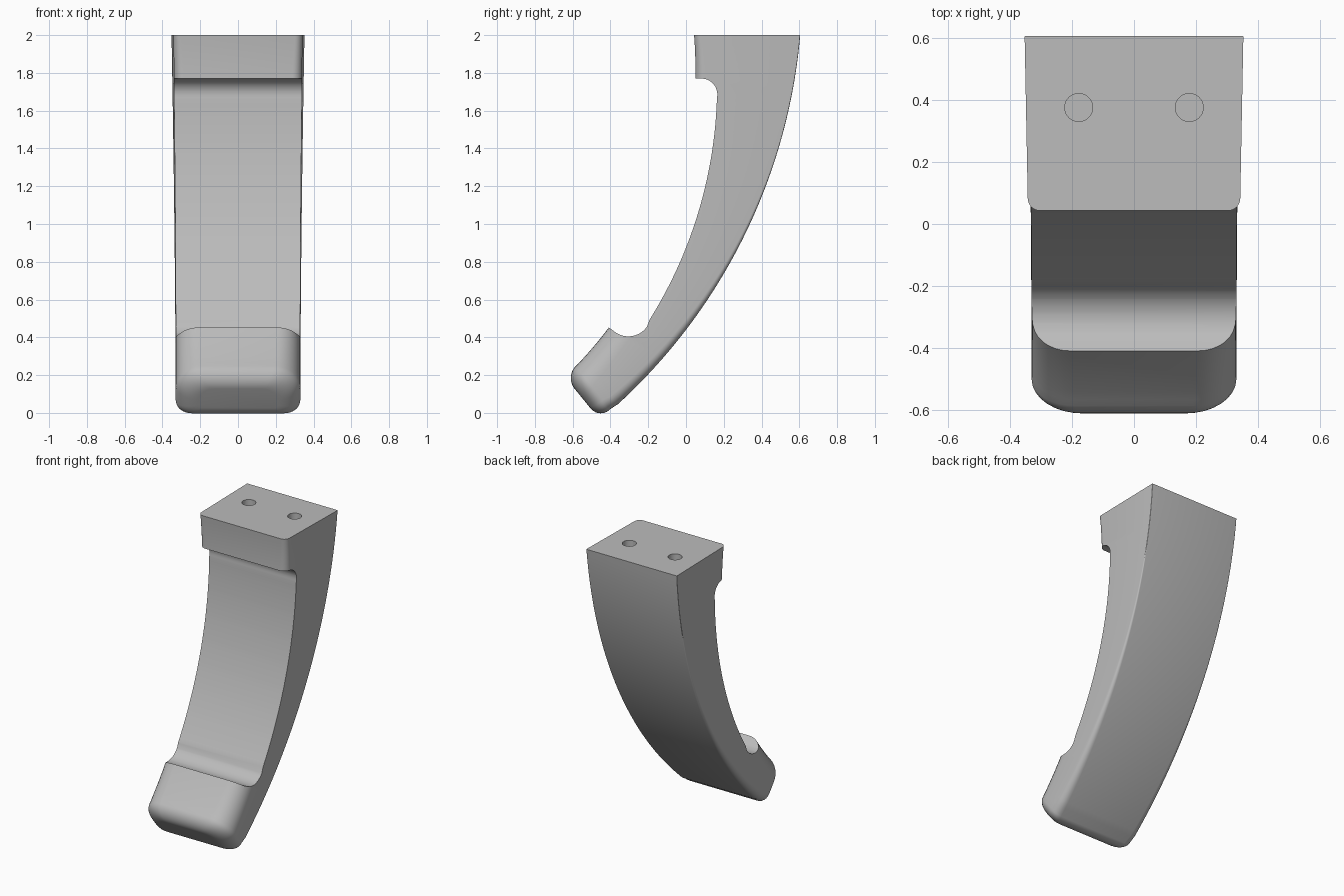
import bpy, bmesh
from math import sin, cos, radians, pi

old = bpy.data.objects.get("Cube")
if old:
    bpy.data.objects.remove(old, do_unlink=True)

grey = bpy.data.materials.new("plain_grey")
grey.use_nodes = True
colour = (0.5, 0.5, 0.5, 1)
grey.diffuse_color = colour
grey.node_tree.nodes["Principled BSDF"].inputs["Base Color"].default_value = colour


def arc(cy, cz, r, a0, a1, n):
    """Points of a circular arc in the side plane, angles in degrees."""
    out = []
    for i in range(n + 1):
        a = radians(a0 + (a1 - a0) * i / n)
        out.append((cy + r * cos(a), cz + r * sin(a)))
    return out


def new_object(name, bm):
    bmesh.ops.recalc_face_normals(bm, faces=bm.faces)
    mesh = bpy.data.meshes.new(name)
    bm.to_mesh(mesh)
    bm.free()
    mesh.materials.append(grey)
    ob = bpy.data.objects.new(name, mesh)
    bpy.context.collection.objects.link(ob)
    return ob


def section(front, back, t, e):
    """Rounded cross-section between two side-plane points, shrunk by e."""
    dy, dz = back[0] - front[0], back[1] - front[1]
    depth = (dy * dy + dz * dz) ** 0.5
    uy, uz = dy / depth, dz / depth
    w_back = 0.33 + 0.022 * (1 - t) ** 2 - 1.5 * e
    w_front = w_back - 0.01 * (1 - t)
    r_front = max(0.04 + 0.1 * t - 0.7 * e, 0.01)
    r_back = max(0.003 + 0.06 * t * t - 0.5 * e, 0.002)
    half = []
    for k in range(9):        # front corner
        a = k / 8 * pi / 2
        half.append((w_front - r_front * (1 - sin(a)), e + r_front * (1 - cos(a))))
    for k in range(7):        # back corner
        a = k / 6 * pi / 2
        half.append((w_back - r_back * (1 - cos(a)), depth - e - r_back * (1 - sin(a))))
    ring = half + [(-x, d) for x, d in reversed(half)]
    return [(x, front[0] + uy * d, front[1] + uz * d) for x, d in ring]


# Curved tapering body, lofted from top to the rounded lower tip
N = 56
front = arc(-2.22, 1.82, 2.27, 4.55, -45.9, N)
back = arc(-2.384, 2.261, 3.0, -5, -50, N)
tip_r = 0.08
ty, tz = -0.69, -0.72
tip_f = (front[N][0] - ty * tip_r, front[N][1] - tz * tip_r)
tip_b = (back[N][0] - ty * tip_r, back[N][1] - tz * tip_r)
rings = [section(front[i], back[i], i / N, 0) for i in range(N - 2)]
for k in range(11):
    a = k / 10 * pi / 2
    s = tip_r * sin(a)
    rings.append(section((tip_f[0] + ty * s, tip_f[1] + tz * s),
                         (tip_b[0] + ty * s, tip_b[1] + tz * s),
                         1, tip_r * (1 - cos(a))))
bm = bmesh.new()
loops = [[bm.verts.new(p) for p in ring] for ring in rings]
for a, b in zip(loops, loops[1:]):
    for i in range(len(a)):
        j = (i + 1) % len(a)
        bm.faces.new((a[i], a[j], b[j], b[i]))
bm.faces.new(loops[0])
bm.faces.new(loops[-1])
body = new_object("curved_leg", bm)

# Cutter for the scooped front recess
profile = [(-0.6, 1.77), (-0.6, 0.6), (-0.5, 0.52)]
profile += arc(-0.305, 0.525, 0.12, -127, -35, 12)
profile += arc(-2.185, 1.74, 2.35, -32, -2, 40)
profile += arc(0.081, 1.685, 0.085, -10, 90, 12)
bm = bmesh.new()
sides = [[bm.verts.new((x, y, z)) for y, z in profile] for x in (-0.6, 0.6)]
for i in range(len(profile)):
    j = (i + 1) % len(profile)
    bm.faces.new((sides[0][i], sides[0][j], sides[1][j], sides[1][i]))
for s in sides:
    bm.faces.new(s)
cutters = [new_object("recess_cutter", bm)]

# Cutters for the two mounting holes
for side, x in (("left", 0.178), ("right", -0.178)):
    bm = bmesh.new()
    bmesh.ops.create_cone(bm, cap_ends=True, segments=40, radius1=0.045,
                          radius2=0.045, depth=0.6)
    bmesh.ops.translate(bm, verts=bm.verts, vec=(x, 0.375, 2))
    cutters.append(new_object(side + "_hole_cutter", bm))

# Cut, clean up and shade
bpy.ops.object.select_all(action="DESELECT")
bpy.context.view_layer.objects.active = body
body.select_set(True)
for c in cutters:
    mod = body.modifiers.new("cut", "BOOLEAN")
    mod.operation, mod.solver, mod.object = "DIFFERENCE", "EXACT", c
    bpy.ops.object.modifier_apply(modifier=mod.name)
    bpy.data.objects.remove(c, do_unlink=True)
bpy.ops.object.shade_smooth_by_angle(angle=radians(30))
